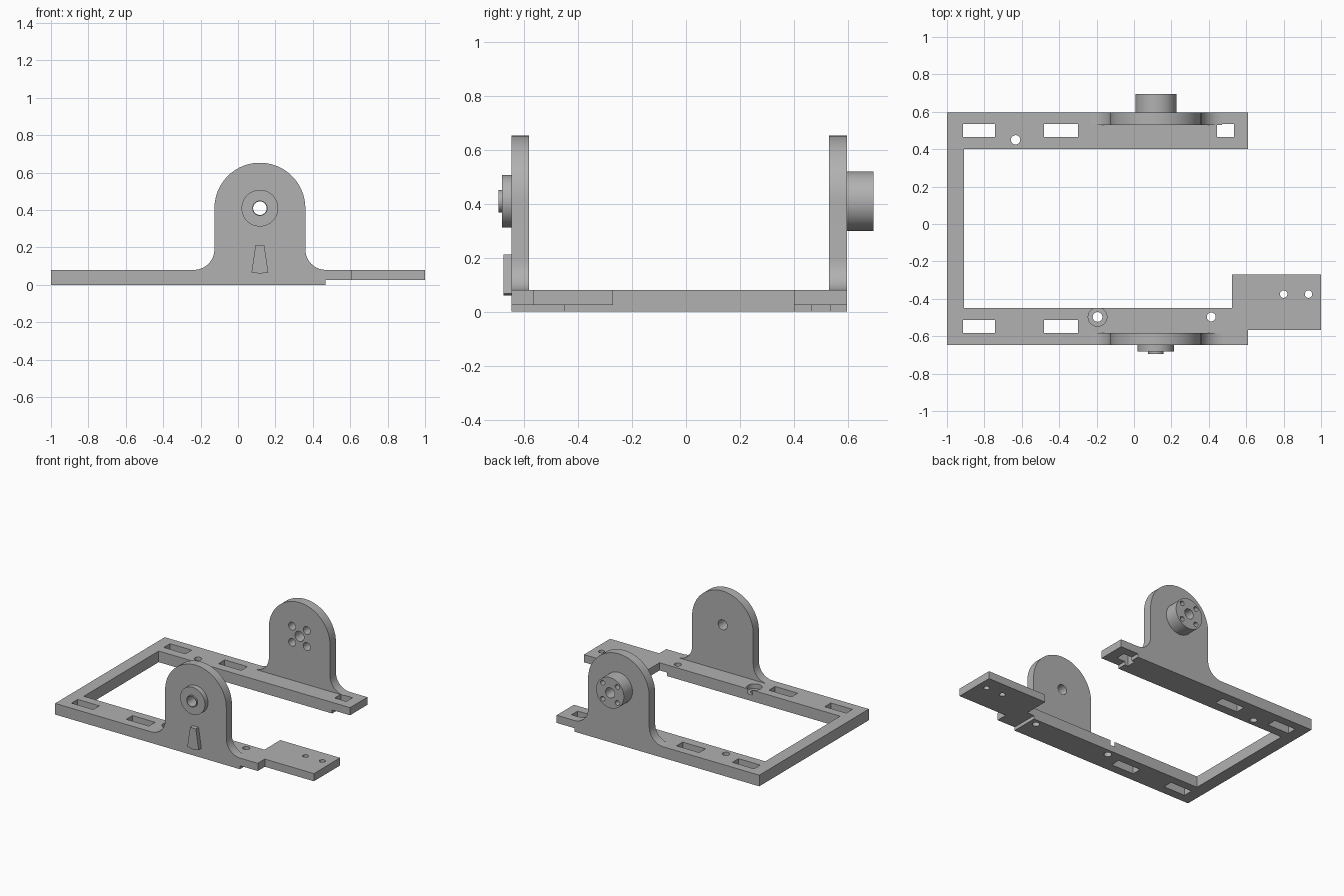
import bpy, bmesh, math
from mathutils import Matrix, Vector

if "Cube" in bpy.data.objects:
    bpy.data.objects.remove(bpy.data.objects["Cube"])

grey = bpy.data.materials.new("plain grey")
grey.diffuse_color = (0.44, 0.44, 0.44, 1)
grey.use_nodes = True
grey.node_tree.nodes["Principled BSDF"].inputs["Base Color"].default_value = grey.diffuse_color

TOP, STEP = 0.08, 0.025             # base thickness, raised underside level
FRONT, BACK = -0.647, 0.597         # outer faces of the two arms
AX, AZ = 0.117, 0.41                # pivot axis


def prism(name, pts, lo, hi, axis="z"):
    """Extrude a 2D outline along z (points are x, y) or along y (points are x, z)."""
    place = (lambda u, v, w: (u, v, w)) if axis == "z" else (lambda u, v, w: (u, w, v))
    bm = bmesh.new()
    a = [bm.verts.new(place(u, v, lo)) for u, v in pts]
    b = [bm.verts.new(place(u, v, hi)) for u, v in pts]
    bm.faces.new(a)
    bm.faces.new(b)
    for i in range(len(pts)):
        j = (i + 1) % len(pts)
        bm.faces.new((a[i], a[j], b[j], b[i]))
    bmesh.ops.recalc_face_normals(bm, faces=bm.faces)
    mesh = bpy.data.meshes.new(name)
    bm.to_mesh(mesh)
    bm.free()
    mesh.materials.append(grey)
    ob = bpy.data.objects.new(name, mesh)
    bpy.context.collection.objects.link(ob)
    return ob


def arc(cx, cy, r, a0, a1, n):
    return [(cx + r * math.cos(math.radians(a0 + (a1 - a0) * i / n)),
             cy + r * math.sin(math.radians(a0 + (a1 - a0) * i / n))) for i in range(n + 1)]


def disc(name, cx, cy, r, lo, hi, axis="z", n=40):
    return prism(name, arc(cx, cy, r, 0, 360, n)[:-1], lo, hi, axis)


def rect(name, x0, x1, y0, y1, z0, z1):
    return prism(name, [(x0, y0), (x1, y0), (x1, y1), (x0, y1)], z0, z1)


def cut(ob, cutters):
    for c in cutters:
        m = ob.modifiers.new("cut", "BOOLEAN")
        m.operation, m.solver, m.object = "DIFFERENCE", "EXACT", c
        bpy.context.view_layer.objects.active = ob
        bpy.ops.object.modifier_apply(modifier=m.name)
        bpy.data.objects.remove(c)


def smooth(ob):
    bpy.ops.object.select_all(action="DESELECT")
    ob.select_set(True)
    bpy.context.view_layer.objects.active = ob
    bpy.ops.object.shade_smooth_by_angle(angle=math.radians(30))


# U-shaped base frame with the side tab
frame = prism("base_frame", [
    (-1, FRONT), (0.61, FRONT), (0.61, -0.567), (1, -0.567), (1, -0.27), (0.525, -0.27),
    (0.525, -0.45), (-0.91, -0.45), (-0.91, 0.40), (0.61, 0.40), (0.61, BACK), (-1, BACK)], 0, TOP)

# raised underside at the open end
cutters = [rect("cutter", 0.468, 1.2, -1, 1, -0.1, STEP)]
# rectangular slots
for x0, x1, y in ((-0.915, -0.743, 0.5), (-0.48, -0.30, 0.5), (0.443, 0.535, 0.5),
                  (-0.915, -0.743, -0.547), (-0.48, -0.30, -0.547)):
    cutters.append(rect("cutter", x0, x1, y - 0.035, y + 0.035, -0.1, 0.2))
# round screw holes
for x, y, r in ((-0.633, 0.45, 0.025), (-0.195, -0.497, 0.026), (0.413, -0.497, 0.024),
                (0.80, -0.375, 0.02), (0.933, -0.375, 0.02)):
    cutters.append(disc("cutter", x, y, r, -0.1, 0.2, n=24))
# wider screw head recess
cutters.append(disc("cutter", -0.195, -0.497, 0.05, 0.045, 0.2))
cut(frame, cutters)
smooth(frame)

# round-topped upright with filleted foot
R, F = 0.243, 0.11
upright = (arc(AX - R - F, TOP + F, F, -90, 0, 10) + arc(AX, AZ, R, 180, 0, 40)
           + arc(AX + R + F, TOP + F, F, 180, 270, 10))
front_plate = prism("front_upright", upright, FRONT, -0.583, "y")
cut(front_plate, [disc("cutter", AX, AZ, 0.036, -1, 0, "y")])
smooth(front_plate)

bolts = [(AX + sx * 0.058, AZ + sz * 0.058) for sx in (-1, 1) for sz in (-1, 1)]
back_plate = prism("back_upright", upright, 0.53, BACK, "y")
cut(back_plate, [disc("cutter", AX, AZ, 0.036, 0, 1, "y")]
    + [disc("cutter", x, z, 0.028, 0, 1, "y", 24) for x, z in bolts])
smooth(back_plate)

# back hub with bolt circle
hub = disc("back_hub", AX, AZ, 0.11, BACK, 0.695, "y", 48)
cut(hub, [disc("cutter", AX, AZ, 0.036, 0, 1, "y")]
    + [disc("cutter", x, z, 0.017, 0, 1, "y", 24) for x, z in bolts])
smooth(hub)

# front pivot boss and its thin lip
for name, r, lo, hi in (("front_boss", 0.098, -0.683, FRONT), ("front_boss_lip", 0.041, -0.695, -0.683)):
    boss = disc(name, AX, AZ, r, lo, hi, "y", 48)
    cut(boss, [disc("cutter", AX, AZ, 0.036, -1, 0, "y")])
    smooth(boss)

# tapered stop rib under the boss
prism("front_stop_rib", [(0.072, 0.067), (AX, 0.06), (0.162, 0.067), (0.14, 0.213), (0.094, 0.213)],
      -0.678, FRONT, "y")
